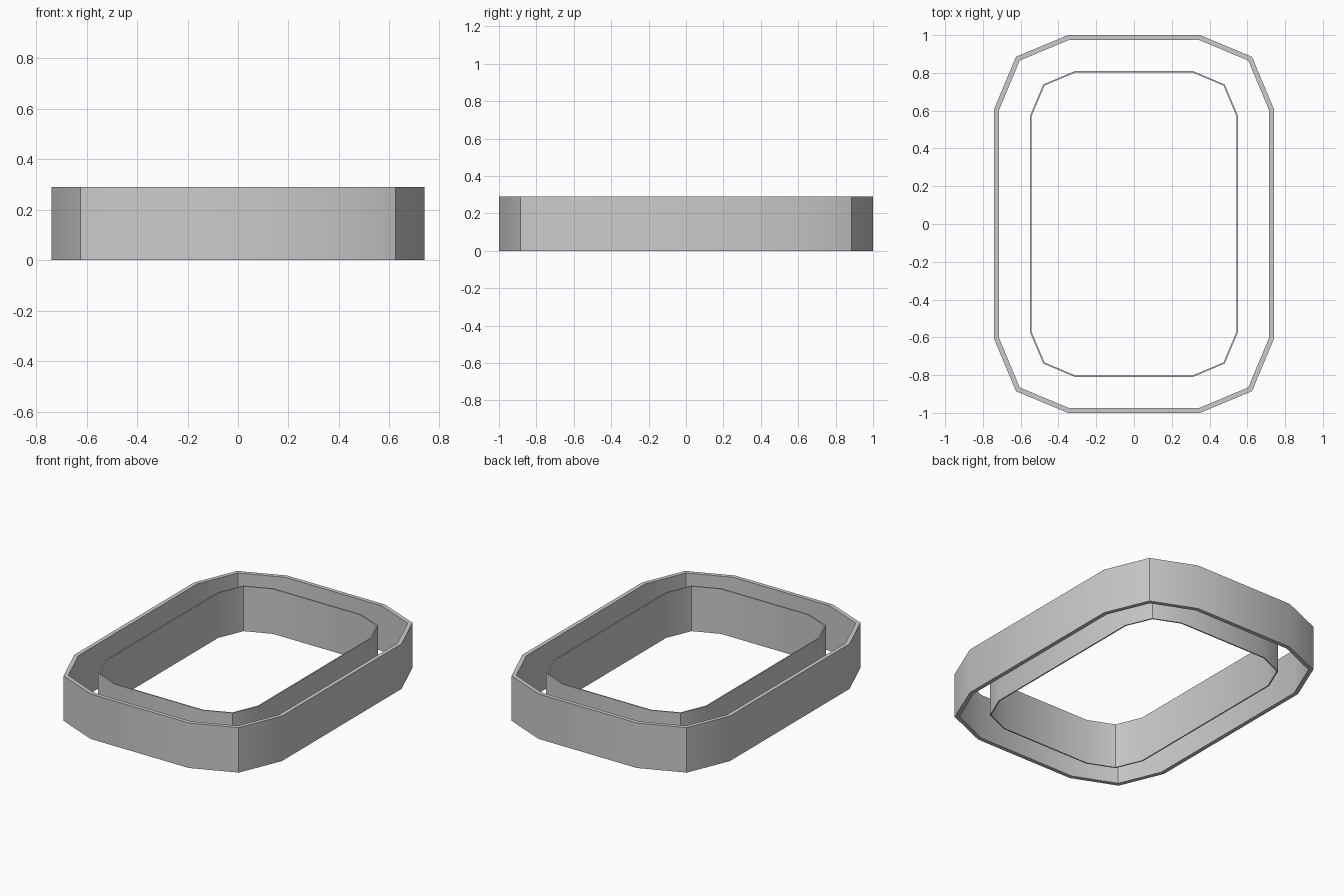
import bpy
import bmesh
import math

cube = bpy.data.objects.get("Cube")
if cube:
    bpy.data.objects.remove(cube, do_unlink=True)

HEIGHT = 0.29

grey = bpy.data.materials.new("plain_grey")
grey.use_nodes = True
colour = (0.6, 0.6, 0.6, 1)
grey.diffuse_color = colour
grey.node_tree.nodes["Principled BSDF"].inputs["Base Color"].default_value = colour


def full_loop(quarter):
    """Mirror one corner's points into a closed counter-clockwise outline."""
    half = quarter + [(-x, y) for x, y in reversed(quarter)]
    return half + [(-x, -y) for x, y in half]


def make_band(name, outer_quarter, inner_quarter):
    """Upright wall between two matching outlines, open in the middle."""
    bm = bmesh.new()
    rings = []
    for quarter, z in ((outer_quarter, 0), (outer_quarter, HEIGHT),
                       (inner_quarter, HEIGHT), (inner_quarter, 0)):
        rings.append([bm.verts.new((x, y, z)) for x, y in full_loop(quarter)])
    count = len(rings[0])
    for r in range(4):
        a, b = rings[r], rings[(r + 1) % 4]
        for i in range(count):
            j = (i + 1) % count
            bm.faces.new((a[i], a[j], b[j], b[i]))
    bmesh.ops.recalc_face_normals(bm, faces=bm.faces)
    mesh = bpy.data.meshes.new(name)
    bm.to_mesh(mesh)
    bm.free()
    mesh.materials.append(grey)
    band = bpy.data.objects.new(name, mesh)
    bpy.context.collection.objects.link(band)
    # Soft shading over the shallow bends, sharp at the main corners
    bpy.ops.object.select_all(action="DESELECT")
    band.select_set(True)
    bpy.context.view_layer.objects.active = band
    bpy.ops.object.shade_smooth_by_angle(angle=math.radians(30))


# Thick outer wall
make_band("outer_wall",
          [(0.74, 0.61), (0.625, 0.885), (0.35, 1.0)],
          [(0.714, 0.605), (0.605, 0.865), (0.345, 0.974)])

# Thin inner wall
make_band("inner_wall",
          [(0.55, 0.574), (0.48, 0.739), (0.314, 0.809)],
          [(0.542, 0.572), (0.474, 0.733), (0.312, 0.801)])
